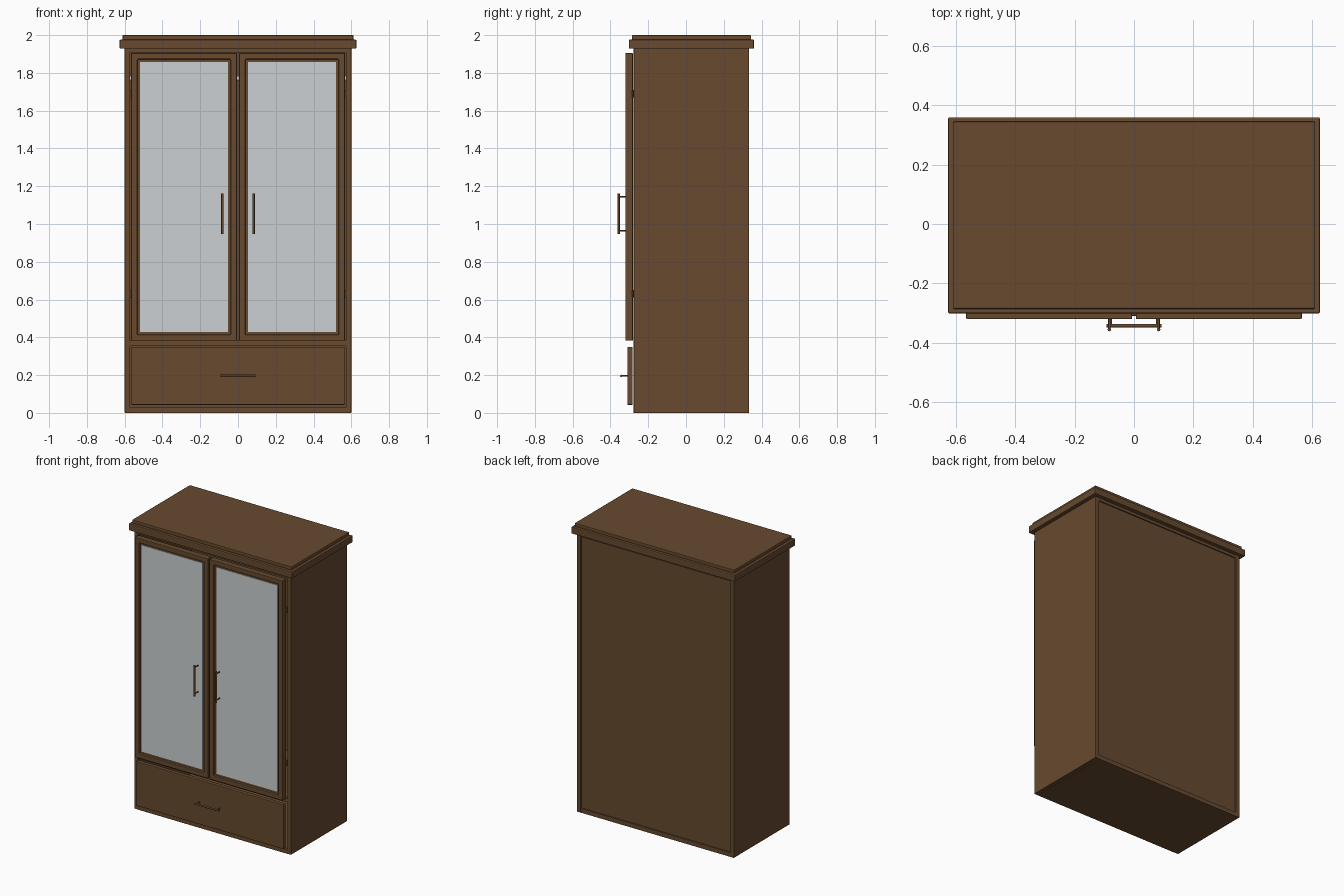
import bpy, bmesh, math
from mathutils import Vector

if "Cube" in bpy.data.objects:
    bpy.data.objects.remove(bpy.data.objects["Cube"])


def material(name, rgb):
    m = bpy.data.materials.new(name)
    m.diffuse_color = (*rgb, 1)
    m.use_nodes = True
    m.node_tree.nodes["Principled BSDF"].inputs["Base Color"].default_value = m.diffuse_color
    return m


WOOD = material("brown wood", (0.135, 0.068, 0.029))
GLASS = material("mirror grey", (0.60, 0.63, 0.645))
METAL = material("metal grey", (0.55, 0.55, 0.57))


def finish(name, bm, mat, bevel=0.0):
    me = bpy.data.meshes.new(name)
    bm.to_mesh(me)
    bm.free()
    me.materials.append(mat)
    ob = bpy.data.objects.new(name, me)
    bpy.context.collection.objects.link(ob)
    if bevel:
        mod = ob.modifiers.new("bevel", 'BEVEL')
        mod.width, mod.segments, mod.limit_method = bevel, 2, 'ANGLE'
    return ob


def box(name, x, y, z, mat=WOOD, bevel=0.0, recess=None):
    """Box from (min, max) ranges; recess = (border, depth) sinks a front panel."""
    bm = bmesh.new()
    bmesh.ops.create_cube(bm, size=1)
    for v in bm.verts:
        v.co = [r[0] if c < 0 else r[1] for c, r in zip(v.co, (x, y, z))]
    if recess:
        bm.normal_update()
        front = [f for f in bm.faces if f.normal.y < -0.9]
        bmesh.ops.inset_region(bm, faces=front, thickness=recess[0])
        # second, tiny inset lets the panel drop with nearly straight walls
        bmesh.ops.inset_region(bm, faces=front, thickness=0.0005, depth=-recess[1])
    return finish(name, bm, mat, bevel)


def rod(name, a, b, radius, mat=WOOD, sides=16):
    """Cylinder between two points."""
    a, b = Vector(a), Vector(b)
    bm = bmesh.new()
    bmesh.ops.create_cone(bm, cap_ends=True, segments=sides, radius1=radius,
                          radius2=radius, depth=(b - a).length)
    q = (b - a).to_track_quat('Z', 'Y')
    for v in bm.verts:
        v.co = q @ v.co + (a + b) / 2
    for f in bm.faces:
        f.smooth = len(f.verts) == 4
    return finish(name, bm, mat)


FRONT, BACK = -0.277, 0.334

# carcass
for s, side in ((-1, "left"), (1, "right")):
    box(f"{side}_side_panel", sorted((s * 0.572, s * 0.6)), (FRONT, BACK), (0, 1.93), bevel=0.002)
inner = (-0.572, 0.572)
box("bottom_panel", inner, (FRONT, BACK - 0.002), (0, 0.03))
box("drawer_divider", inner, (FRONT, 0.31), (0.355, 0.382))
box("top_panel", inner, (FRONT, BACK - 0.002), (1.908, 1.93))
box("back_panel", inner, (0.308, 0.324), (0.03, 1.908))

# cornice in two steps
box("cornice", (-0.627, 0.627), (-0.302, 0.36), (1.928, 1.976), bevel=0.005)
box("cornice_cap", (-0.611, 0.611), (-0.286, 0.345), (1.976, 2.0), bevel=0.004)

# mirrored doors with handles and hinges
for s, side in ((-1, "left"), (1, "right")):
    box(f"{side}_door", sorted((s * 0.006, s * 0.566)), (-0.321, -0.281), (0.382, 1.905),
        bevel=0.004, recess=(0.046, 0.014))
    box(f"{side}_mirror", sorted((s * 0.0526, s * 0.5194)), (-0.311, -0.305),
        (0.4286, 1.8584), GLASS)
    hx = s * 0.083
    rod(f"{side}_door_handle_bar", (hx, -0.356, 0.946), (hx, -0.356, 1.161), 0.006)
    for i, hz in enumerate((0.963, 1.145)):
        rod(f"{side}_door_handle_post_{i}", (hx, -0.356, hz), (hx, -0.32, hz), 0.004)
    for i, hz in enumerate((0.63, 1.69)):
        rod(f"{side}_hinge_{i}", (s * 0.568, -0.28, hz - 0.02), (s * 0.568, -0.28, hz + 0.02), 0.005)

# drawer front with handle
box("drawer_front", (-0.565, 0.565), (-0.31, -0.282), (0.042, 0.35), bevel=0.004)
rod("drawer_handle_bar", (-0.093, -0.343, 0.196), (0.093, -0.343, 0.196), 0.006)
for i, hx in enumerate((-0.078, 0.078)):
    rod(f"drawer_handle_post_{i}", (hx, -0.343, 0.196), (hx, -0.309, 0.196), 0.004)

# hanging rail inside
rod("hanging_rail", (-0.572, 0.03, 1.77), (0.572, 0.03, 1.77), 0.0125, METAL)
